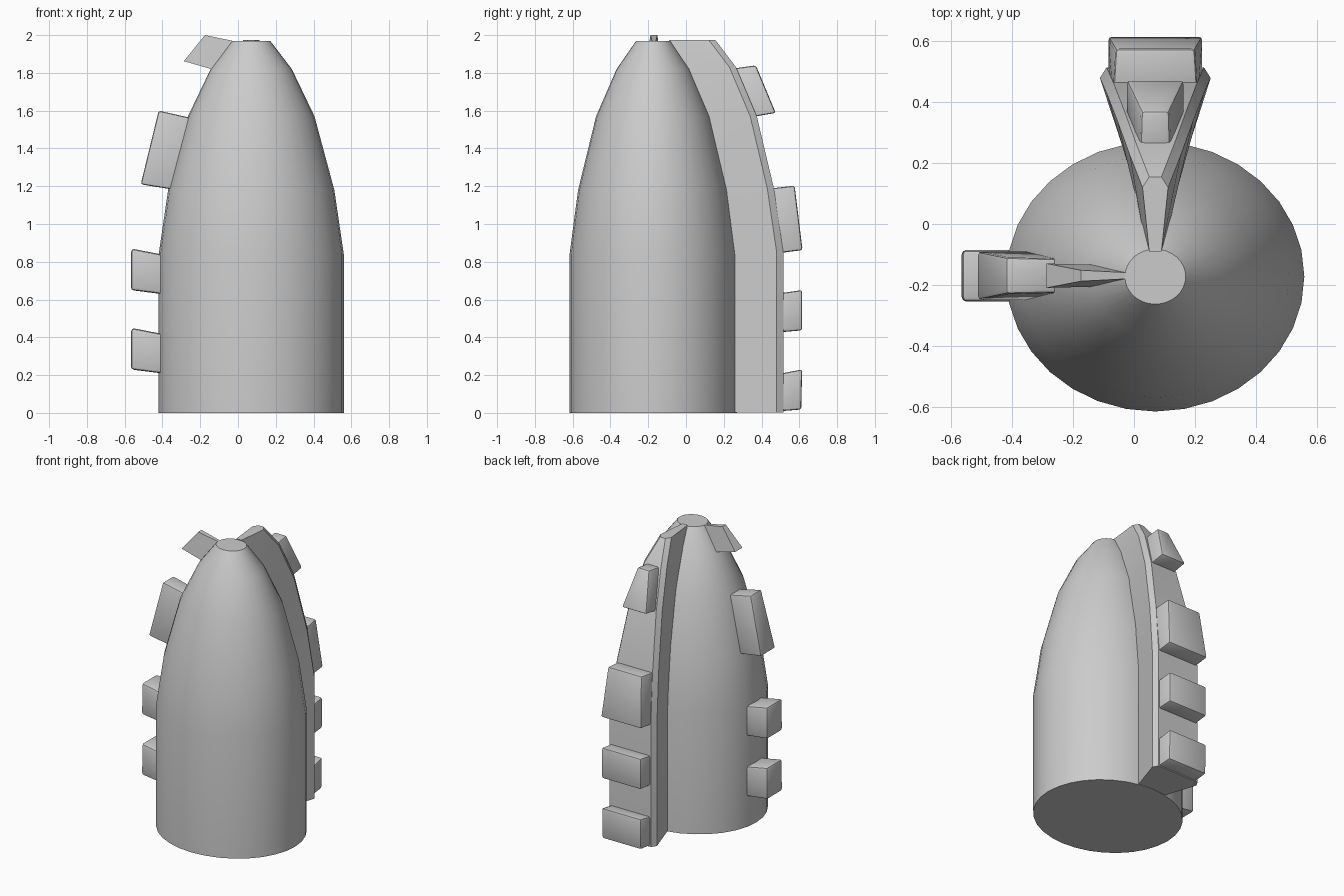
import bpy, bmesh, math
from mathutils import Vector

if "Cube" in bpy.data.objects:
    bpy.data.objects.remove(bpy.data.objects["Cube"])

CX, CY = 0.07, -0.17  # body axis


def finish(name, bm, bevel=0.0):
    bmesh.ops.recalc_face_normals(bm, faces=bm.faces)
    if bevel:
        bmesh.ops.bevel(bm, geom=bm.edges[:], offset=bevel, segments=2,
                        profile=0.5, affect='EDGES', clamp_overlap=True)
    me = bpy.data.meshes.new(name)
    bm.to_mesh(me)
    bm.free()
    ob = bpy.data.objects.new(name, me)
    bpy.context.collection.objects.link(ob)
    bpy.ops.object.select_all(action='DESELECT')
    ob.select_set(True)
    bpy.context.view_layer.objects.active = ob
    bpy.ops.object.shade_smooth_by_angle(angle=math.radians(30))
    return ob


def loft(name, rings, bevel=0.0):
    """Skin equal-length closed rings and cap both ends."""
    bm = bmesh.new()
    vs = [[bm.verts.new(p) for p in ring] for ring in rings]
    n = len(vs[0])
    for a, b in zip(vs, vs[1:]):
        for i in range(n):
            j = (i + 1) % n
            bm.faces.new((a[i], a[j], b[j], b[i]))
    bm.faces.new(vs[0])
    bm.faces.new(vs[-1])
    return finish(name, bm, bevel)


# tapered elliptical body
profile = [(0.49, 0.0), (0.49, 0.84), (0.44, 1.18), (0.335, 1.57),
           (0.215, 1.82), (0.10, 1.97)]
loft("body", [[(CX + r * math.cos(math.tau * i / 32),
                CY - 0.003 + r * 0.905 * math.sin(math.tau * i / 32), z)
               for i in range(32)] for r, z in profile])

# flared back fin: z, inner y, inner half width, outer y, outer half width
levels = [(0.003, 0.20, 0.090, 0.515, 0.182), (0.85, 0.20, 0.090, 0.515, 0.182),
          (1.19, 0.16, 0.080, 0.465, 0.160), (1.57, 0.07, 0.060, 0.375, 0.125),
          (1.83, -0.03, 0.040, 0.265, 0.085), (1.975, -0.09, 0.020, 0.155, 0.042)]
loft("back_fin", [[(CX - wi, yi, z), (CX - wo, yo - 0.035, z),
                   (CX - wo + 0.022, yo, z), (CX + wo - 0.022, yo, z),
                   (CX + wo, yo - 0.035, z), (CX + wi, yi, z)]
                  for z, yi, wi, yo, wo in levels])


def tooth(name, quad, widths, place, bevel):
    """quad: inner top, outer top, outer bottom, inner bottom in side view."""
    q = [Vector(p) for p in quad]
    q[0] += (q[0] - q[1]).normalized() * 0.05  # root sunk into the body
    q[3] += (q[3] - q[2]).normalized() * 0.05
    loft(name, [[place(p, s * w) for p, w in zip(q, widths)]
                for s in (-1, 1)], bevel)


# teeth along the back fin
back = [
    ([(0.51, 0.21), (0.615, 0.23), (0.61, 0.018), (0.515, 0.01)], (.155, .15, .15, .155)),
    ([(0.51, 0.635), (0.615, 0.65), (0.615, 0.437), (0.51, 0.428)], (.155, .15, .15, .155)),
    ([(0.465, 1.19), (0.575, 1.203), (0.617, 0.862), (0.51, 0.848)], (.14, .13, .155, .155)),
    ([(0.265, 1.825), (0.37, 1.84), (0.475, 1.588), (0.37, 1.57)], (.05, .045, .095, .095)),
]
for k, (quad, w) in enumerate(back):
    tooth(f"back_tooth_{k + 1}", quad, w,
          lambda p, d: (CX + d, p.x, p.y), 0.012)

# teeth up the left side of the body
left = [
    ([(-0.41, 0.42), (-0.565, 0.45), (-0.567, 0.23), (-0.41, 0.21)], (.085, .085, .085, .085), .016),
    ([(-0.41, 0.84), (-0.565, 0.87), (-0.567, 0.65), (-0.41, 0.63)], (.085, .085, .085, .085), .016),
    ([(-0.265, 1.565), (-0.42, 1.6), (-0.515, 1.21), (-0.36, 1.185)], (.055, .06, .08, .08), .012),
    ([(-0.03, 1.97), (-0.175, 2.0), (-0.287, 1.862), (-0.14, 1.82)], (.008, .018, .04, .035), 0),
]
for k, (quad, w, b) in enumerate(left):
    tooth(f"left_tooth_{k + 1}", quad, w,
          lambda p, d: (p.x, CY + d, p.y), b)
